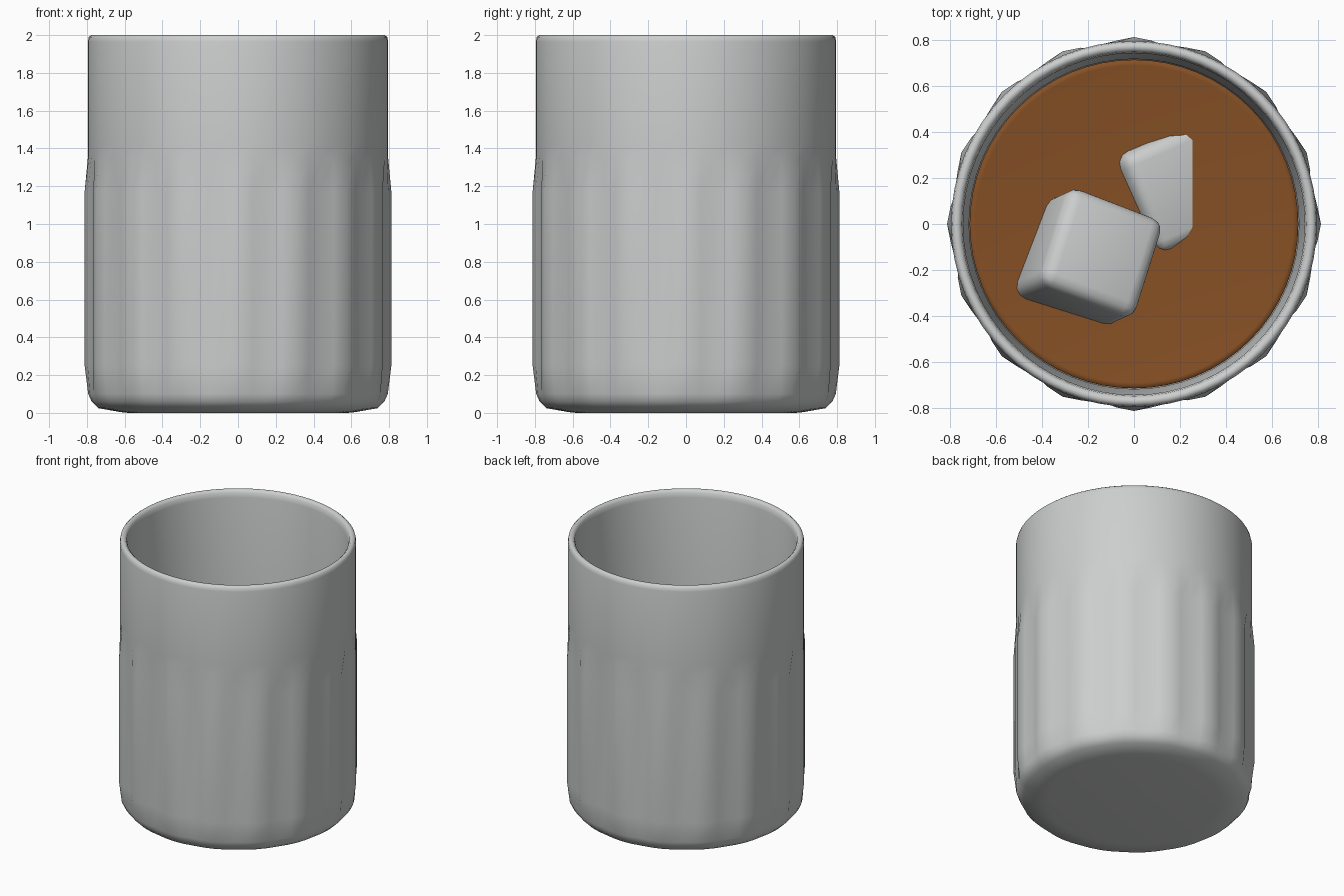
import bpy, bmesh, math
from mathutils import Matrix, Vector

if "Cube" in bpy.data.objects:
    bpy.data.objects.remove(bpy.data.objects["Cube"])


def material(name, rgb):
    m = bpy.data.materials.new(name)
    m.diffuse_color = (*rgb, 1)
    m.use_nodes = True
    m.node_tree.nodes["Principled BSDF"].inputs["Base Color"].default_value = m.diffuse_color
    return m


GLASS = material("clear_grey_glass", (0.60, 0.62, 0.61))
ICE = material("pale_ice", (0.60, 0.61, 0.61))
DRINK = material("amber_brown", (0.24, 0.08, 0.018))

LOBES = 16
SEGS = LOBES * 4
LEVEL = 0.95          # height of the liquid surface
LOBE_SHAPE = (1, 0.65, 0, 0.65)


def add_object(name, bm, mat):
    bmesh.ops.recalc_face_normals(bm, faces=bm.faces)
    me = bpy.data.meshes.new(name)
    bm.to_mesh(me)
    bm.free()
    me.materials.append(mat)
    ob = bpy.data.objects.new(name, me)
    bpy.context.collection.objects.link(ob)
    for p in me.polygons:
        p.use_smooth = True
    return ob


def lathe(name, profile, mat):
    """Closed lathe; each row is (ridge radius, valley radius, height)."""
    bm = bmesh.new()
    rings = []
    for ridge, valley, z in profile:
        ring = []
        for i in range(SEGS):
            a = 2 * math.pi * i / SEGS
            r = valley + (ridge - valley) * LOBE_SHAPE[i % 4]
            ring.append(bm.verts.new((r * math.cos(a), r * math.sin(a), z)))
        rings.append(ring)
    for a, b in zip(rings, rings[1:]):
        for i in range(SEGS):
            j = (i + 1) % SEGS
            bm.faces.new((a[i], a[j], b[j], b[i]))
    bm.faces.new(rings[0])
    bm.faces.new(rings[-1])
    return add_object(name, bm, mat)


# Tumbler: fluted lower wall, plain upper wall, rounded rim, inner wall and floor
outer = [(0.58, 0.58, 0.0), (0.62, 0.62, 0.004), (0.74, 0.735, 0.025),
         (0.775, 0.768, 0.06), (0.793, 0.78, 0.10), (0.812, 0.778, 0.25),
         (0.812, 0.778, 1.17), (0.795, 0.792, 1.35), (0.795, 0.795, 1.42)]
rim = [(0.795, 0.795, 1.965), (0.790, 0.790, 1.99), (0.778, 0.778, 2.0),
       (0.762, 0.762, 2.0), (0.748, 0.748, 1.985), (0.742, 0.742, 1.95)]
inner = [(0.717, 0.717, LEVEL), (0.71, 0.71, 0.3), (0.68, 0.68, 0.22),
         (0.60, 0.60, 0.19)]
lathe("tumbler_glass", outer + rim + inner, GLASS)

# Drink filling the lower half of the glass
drink = lathe("drink", [(0.59, 0.59, 0.195), (0.674, 0.674, 0.225),
                        (0.704, 0.704, 0.30), (0.714, 0.714, LEVEL + 0.004),
                        (0.69, 0.69, LEVEL)], DRINK)


# Rounded ice cubes
def ice_cube(name, centre, size, turn, tilt_y, tilt_x):
    bm = bmesh.new()
    bmesh.ops.create_cube(bm, size=size)
    bmesh.ops.bevel(bm, geom=bm.edges[:], offset=0.06, segments=3,
                    profile=0.5, affect='EDGES')
    rot = (Matrix.Rotation(math.radians(tilt_y[1]), 4, 'Y')
           @ Matrix.Rotation(math.radians(turn), 4, 'Z')
           @ Matrix.Rotation(math.radians(tilt_y[0]), 4, 'Y')
           @ Matrix.Rotation(math.radians(tilt_x), 4, 'X'))
    bmesh.ops.transform(bm, matrix=Matrix.Translation(Vector(centre)) @ rot,
                        verts=bm.verts)
    return add_object(name, bm, ICE)


ice_cube("ice_cube_floating", (-0.20, -0.15, LEVEL + 0.05), 0.46, -21, (14, 0), -14)
ice_cube("ice_cube_sunken", (0.17, 0.17, LEVEL - 0.22), 0.47, 23, (0, 18), 0)
